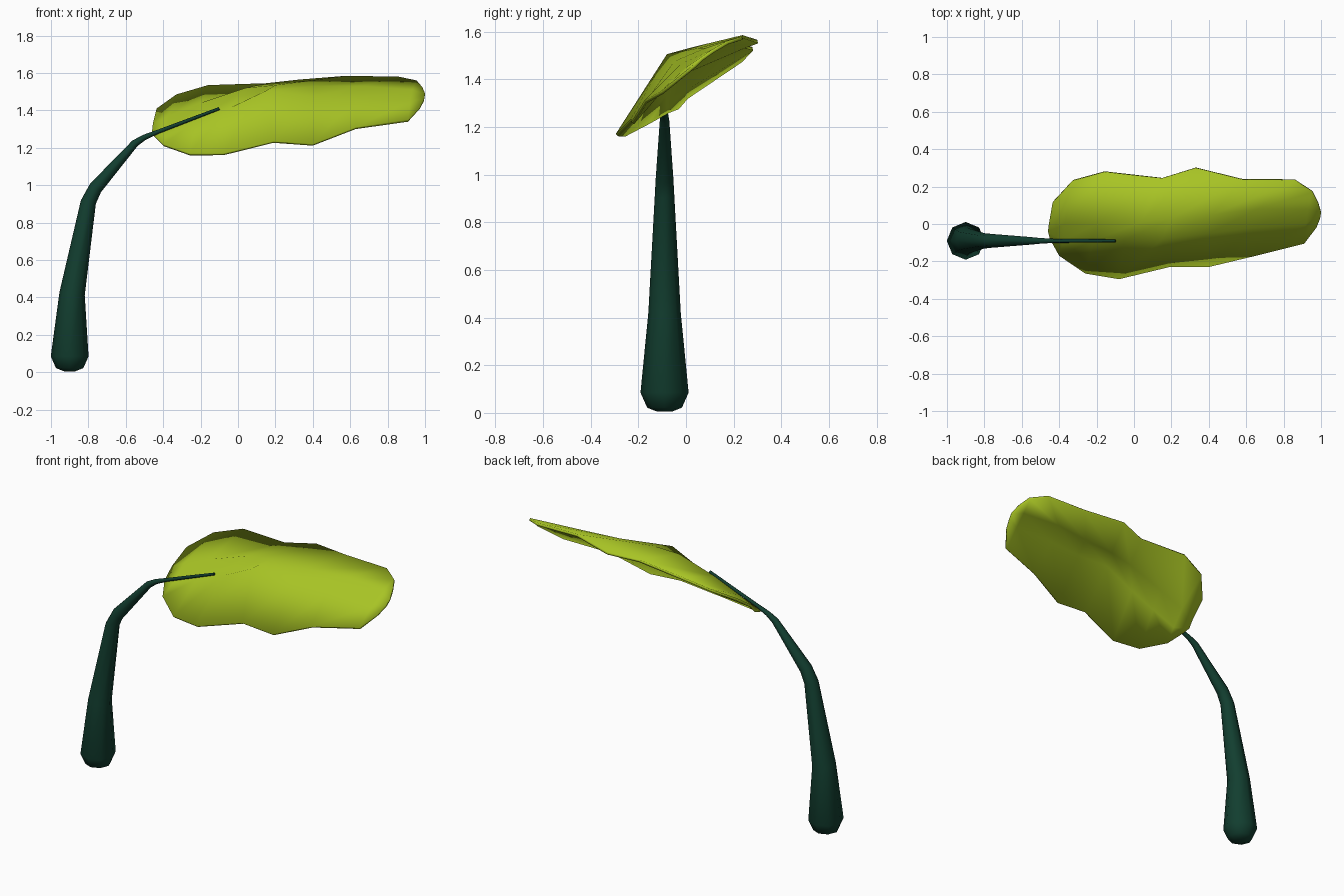
import bpy, bmesh, math
from mathutils import Vector

if "Cube" in bpy.data.objects:
    bpy.data.objects.remove(bpy.data.objects["Cube"])


def material(name, rgb):
    m = bpy.data.materials.new(name)
    m.diffuse_color = (*rgb, 1)
    m.use_nodes = True
    m.node_tree.nodes["Principled BSDF"].inputs["Base Color"].default_value = m.diffuse_color
    return m


def finish(name, bm, mat, angle):
    mesh = bpy.data.meshes.new(name)
    bm.to_mesh(mesh)
    bm.free()
    ob = bpy.data.objects.new(name, mesh)
    bpy.context.collection.objects.link(ob)
    mesh.materials.append(mat)
    bpy.ops.object.select_all(action='DESELECT')
    ob.select_set(True)
    bpy.context.view_layer.objects.active = ob
    bpy.ops.object.shade_smooth_by_angle(angle=math.radians(angle))
    return ob


dark_green = material("dark_green", (0.006, 0.048, 0.029))
lime_green = material("lime_green", (0.39, 0.55, 0.018))

# Stem: eight-sided tapering tube bending towards the leaf (x, z, radius)
STEM_Y, SIDES = -0.09, 8
path = [(-.9, 0.005, .03), (-.9, .022, .073), (-.9, .085, .101), (-.887, .42, .068),
        (-.80, .91, .041), (-.762, .985, .037), (-.55, 1.225, .020),
        (-.50, 1.256, .015), (-.43, 1.285, .011), (-.1, 1.41, .008)]
bm = bmesh.new()
rings = []
for i, (x, z, r) in enumerate(path):
    a, b = path[max(i - 1, 0)], path[min(i + 1, len(path) - 1)]
    t = Vector((b[0] - a[0], 0, b[1] - a[1])).normalized()
    if i < 3:
        t = Vector((0, 0, 1))
    side, across = Vector((t.z, 0, -t.x)), Vector((0, 1, 0))
    ring = []
    for k in range(SIDES):
        ang = 2 * math.pi * k / SIDES
        ring.append(bm.verts.new(Vector((x, STEM_Y, z))
                                 + side * r * math.cos(ang) + across * r * math.sin(ang)))
    rings.append(ring)
for lo, hi in zip(rings, rings[1:]):
    for k in range(SIDES):
        j = (k + 1) % SIDES
        bm.faces.new((lo[k], lo[j], hi[j], hi[k]))
bm.faces.new(rings[0][::-1])
bm.faces.new(rings[-1])
finish("stem", bm, dark_green, 50)

# Leaf: cross-sections from base to tip; front edge, crest, back fold, back edge
sections = [
    [(-.45, -.08, 1.27), (-.46, -.04, 1.285), (-.455, .0, 1.33), (-.435, .115, 1.41)],
    [(-.40, -.17, 1.22), (-.38, -.09, 1.285), (-.37, .0, 1.37), (-.33, .23, 1.485)],
    [(-.26, -.265, 1.17), (-.22, -.09, 1.345), (-.20, .0, 1.44), (-.16, .278, 1.535)],
    [(-.08, -.295, 1.17), (-.05, -.085, 1.41), (.04, .01, 1.52), (.15, .245, 1.545)],
    [(.19, -.23, 1.235), (.15, -.08, 1.505), (.20, .03, 1.535), (.33, .30, 1.565)],
    [(.40, -.23, 1.22), (.40, -.05, 1.475), (.42, .05, 1.53), (.58, .237, 1.585)],
    [(.63, -.175, 1.31), (.63, -.02, 1.465), (.66, .08, 1.53), (.86, .233, 1.58)],
    [(.91, -.105, 1.35), (.92, .0, 1.45), (.93, .08, 1.51), (.955, .17, 1.56)],
    [(.975, -.02, 1.42), (.995, .03, 1.46), (1.0, .06, 1.49), (.985, .11, 1.525)],
]
bm = bmesh.new()
rows = [[bm.verts.new(p) for p in s] for s in sections]
for a, b in zip(rows, rows[1:]):
    for k in range(3):
        bm.faces.new((a[k], b[k], b[k + 1], a[k + 1]))
leaf = finish("leaf", bm, lime_green, 60)
thick = leaf.modifiers.new("thickness", 'SOLIDIFY')
thick.thickness, thick.offset = 0.015, -1
